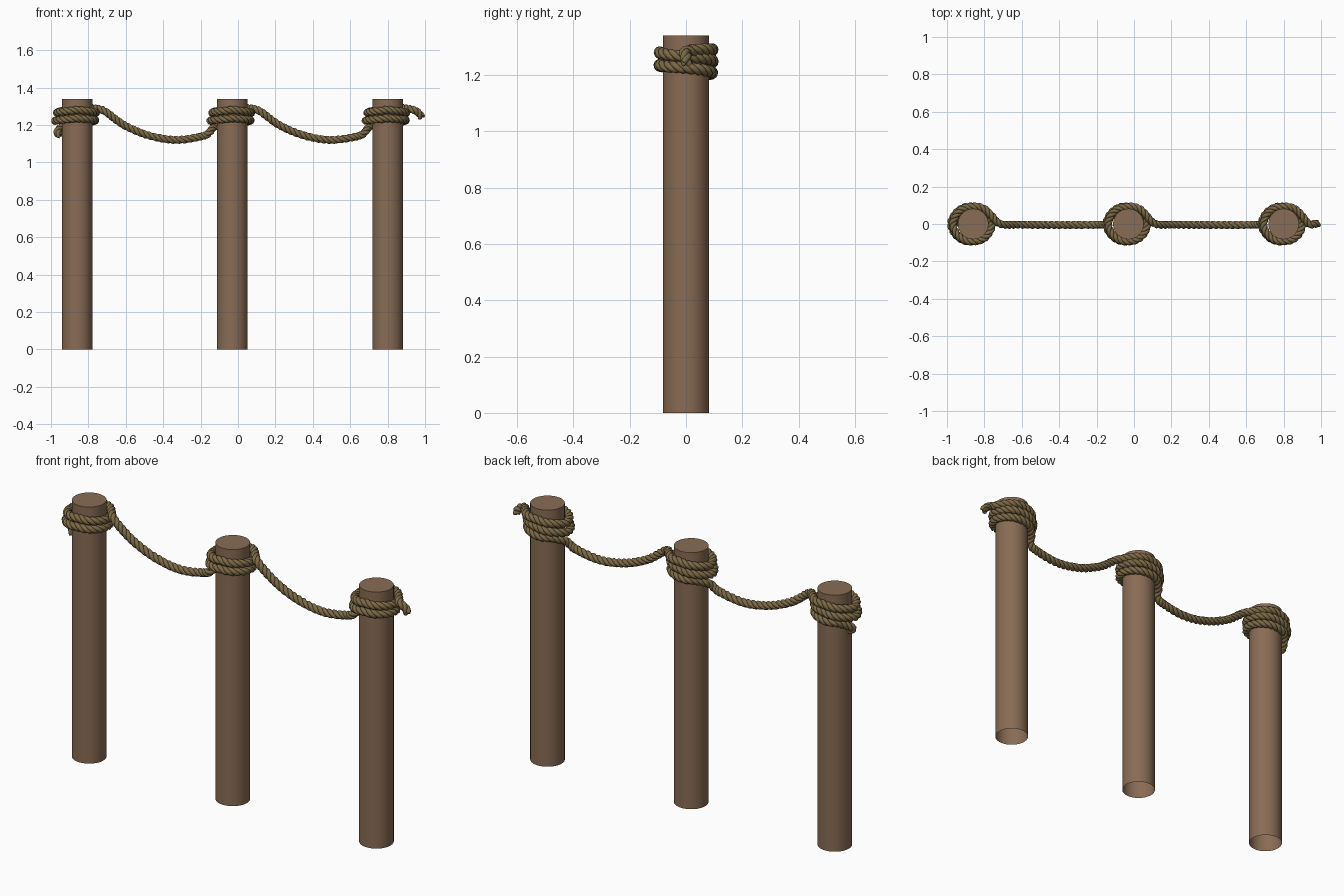
import bpy, bmesh, math
from mathutils import Vector

if "Cube" in bpy.data.objects:
    bpy.data.objects.remove(bpy.data.objects["Cube"])

POSTS = (-0.86, -0.03, 0.80)
POST_R, POST_H = 0.082, 1.34


def material(name, rgb):
    m = bpy.data.materials.new(name)
    m.diffuse_color = (*rgb, 1)
    m.use_nodes = True
    m.node_tree.nodes["Principled BSDF"].inputs["Base Color"].default_value = m.diffuse_color
    return m


wood = material("wood", (0.25, 0.15, 0.09))
fibre = material("rope_fibre", (0.20, 0.14, 0.06))


def smooth(obj, angle):
    bpy.ops.object.select_all(action='DESELECT')
    obj.select_set(True)
    bpy.context.view_layer.objects.active = obj
    bpy.ops.object.shade_smooth_by_angle(angle=math.radians(angle))


# posts: capped on top, open underneath
def make_post(name, x):
    bm = bmesh.new()
    bmesh.ops.create_cone(bm, cap_ends=True, segments=32, radius1=POST_R,
                          radius2=POST_R, depth=POST_H)
    bmesh.ops.delete(bm, geom=[f for f in bm.faces if f.normal.z < -0.9],
                     context='FACES_ONLY')
    mesh = bpy.data.meshes.new(name)
    bm.to_mesh(mesh)
    bm.free()
    obj = bpy.data.objects.new(name, mesh)
    obj.location = (x, 0, POST_H / 2)
    mesh.materials.append(wood)
    bpy.context.collection.objects.link(obj)
    smooth(obj, 40)


for name, x in zip(("left_post", "middle_post", "right_post"), POSTS):
    make_post(name, x)

# rope path, relative to each post: (angle, radius, height) of the wraps
WRAP = [(135, .095, 1.2), (90, .092, 1.207), (0, .097, 1.225),
        (-90, .093, 1.235), (-180, .118, 1.222), (-270, .093, 1.25),
        (-360, .10, 1.265), (-450, .093, 1.28), (-540, .108, 1.265),
        (-630, .093, 1.29), (-690, .105, 1.29)]
TAIL = [(-.092, .0, 1.14), (-.105, .01, 1.165)]
SAG = [(.145, 0, 1.275), (.25, -.004, 1.2), (.385, -.005, 1.143),
       (.53, -.005, 1.12), (.67, -.004, 1.14), (.71, 0, 1.163),
       (.727, .03, 1.185)]
END = [(.135, 0, 1.282), (.165, 0, 1.265), (.186, 0, 1.235)]


def wrap_points():
    pts = []
    for (a0, r0, z0), (a1, r1, z1) in zip(WRAP, WRAP[1:] + WRAP[-1:]):
        n = max(1, round(abs(a1 - a0) / 22.5))
        for i in range(n):
            t = i / n
            a, r = math.radians(a0 + (a1 - a0) * t), r0 + (r1 - r0) * t
            pts.append((r * math.cos(a), r * math.sin(a), z0 + (z1 - z0) * t))
    return pts


keys = []
for i, cx in enumerate(POSTS):
    part = (TAIL if i == 0 else []) + wrap_points() + (END if i == 2 else SAG)
    keys += [Vector((x + cx, y, z)) for x, y, z in part]


# smooth curve through the keys, resampled evenly
def resample(keys, step):
    k = [2 * keys[0] - keys[1]] + keys + [2 * keys[-1] - keys[-2]]
    dense = []
    for a, b, c, d in zip(k, k[1:], k[2:], k[3:]):
        for j in range(20):
            t = j / 20
            dense.append(0.5 * (2 * b + (c - a) * t
                                + (2 * a - 5 * b + 4 * c - d) * t * t
                                + (3 * b - a - 3 * c + d) * t ** 3))
    out, left = [dense[0]], step
    for p, q in zip(dense, dense[1:]):
        left -= (q - p).length
        if left <= 0:
            out.append(q)
            left += step
    return out


STEP, PITCH = 0.007, 0.085
path = resample(keys, STEP)

# three strands twisted about the path
curve = bpy.data.curves.new("rope", 'CURVE')
curve.dimensions = '3D'
curve.bevel_depth = 0.0113
curve.bevel_resolution = 2
curve.use_fill_caps = True
strands = [[], [], []]
normal = Vector((0, 1, 0))
for i, p in enumerate(path):
    tangent = (path[min(i + 1, len(path) - 1)] - path[max(i - 1, 0)]).normalized()
    normal = (normal - tangent * normal.dot(tangent)).normalized()
    side = tangent.cross(normal)
    for s in range(3):
        a = 2 * math.pi * (i * STEP / PITCH + s / 3)
        strands[s].append(p + (normal * math.cos(a) + side * math.sin(a)) * 0.0105)
for pts in strands:
    sp = curve.splines.new('POLY')
    sp.points.add(len(pts) - 1)
    for point, co in zip(sp.points, pts):
        point.co = (*co, 1)
curve.materials.append(fibre)
rope = bpy.data.objects.new("rope", curve)
bpy.context.collection.objects.link(rope)
bpy.ops.object.select_all(action='DESELECT')
rope.select_set(True)
bpy.context.view_layer.objects.active = rope
bpy.ops.object.convert(target='MESH')
smooth(bpy.context.view_layer.objects.active, 60)
